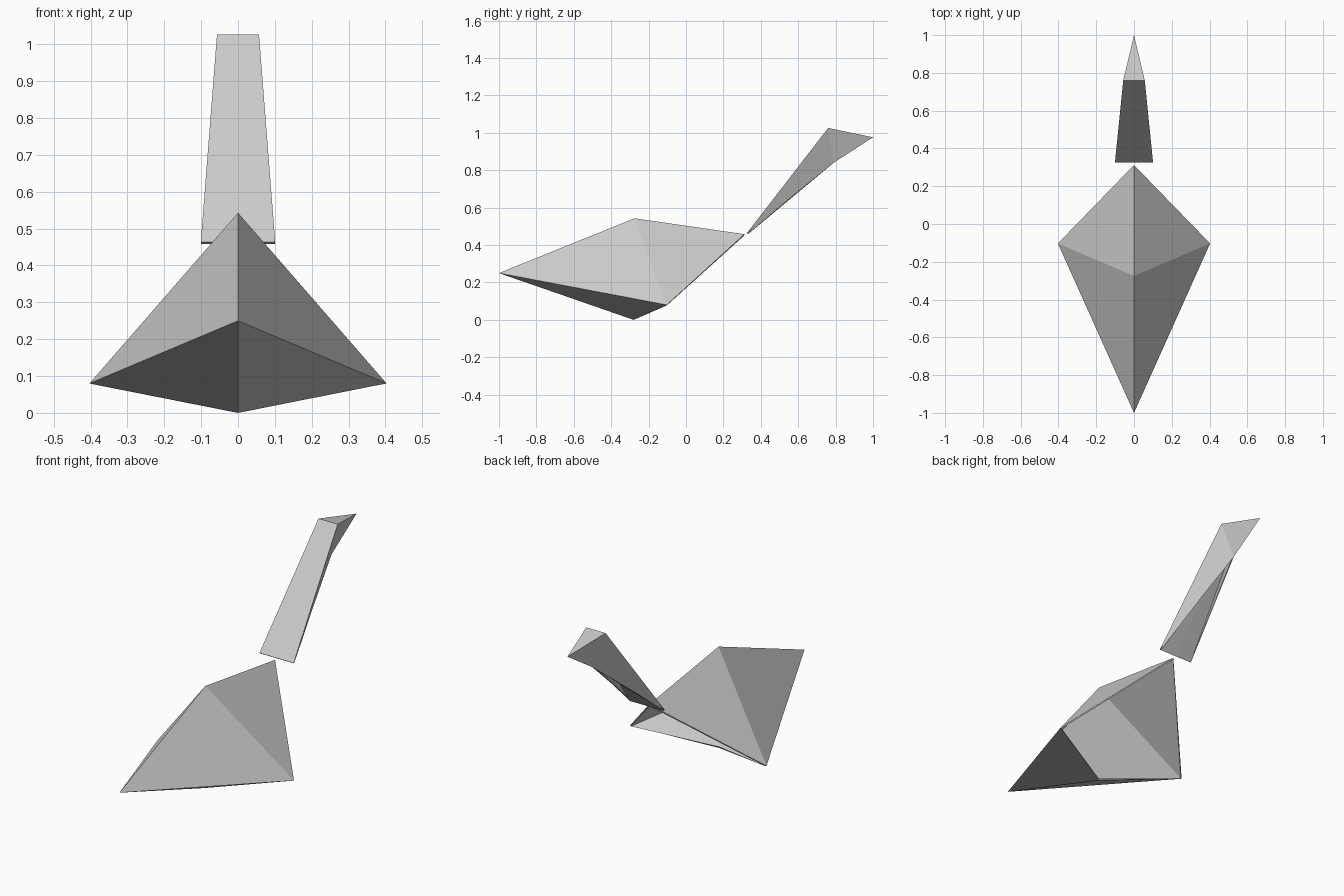
import bpy

if "Cube" in bpy.data.objects:
    bpy.data.objects.remove(bpy.data.objects["Cube"])


def folded_shell(name, points, faces, thickness=0.008):
    """Right half of a folded sheet, mirrored across x = 0 and given thickness inwards."""
    names = list(points)
    mesh = bpy.data.meshes.new(name)
    mesh.from_pydata(list(points.values()), [],
                     [[names.index(p) for p in f.split()] for f in faces])
    obj = bpy.data.objects.new(name, mesh)
    bpy.context.collection.objects.link(obj)
    mirror = obj.modifiers.new("mirror", 'MIRROR')
    mirror.merge_threshold = 0.001
    solid = obj.modifiers.new("thickness", 'SOLIDIFY')
    solid.thickness = thickness
    solid.offset = -1
    return obj


# Front body: faceted upper cover and lower hull, open at the back
folded_shell("body_shell", {
    "nose": (0, -1, 0.25),
    "wing": (0.403, -0.103, 0.08),
    "ridge": (0, -0.275, 0.543),
    "rear": (0, 0.312, 0.458),
    "keel": (0, -0.28, 0.0),
}, ["nose wing ridge", "ridge wing rear", "nose keel wing"])

# Raised tail: tapered plate with side panels and pointed cap, open underneath
folded_shell("tail_shell", {
    "base_mid": (0, 0.325, 0.463),
    "base": (0.101, 0.325, 0.463),
    "top": (0.057, 0.76, 1.026),
    "top_mid": (0, 0.76, 1.026),
    "tip": (0, 1, 0.976),
    "under": (0, 0.79, 0.84),
}, ["base_mid base top top_mid", "top_mid top tip", "base under top", "top under tip"])
